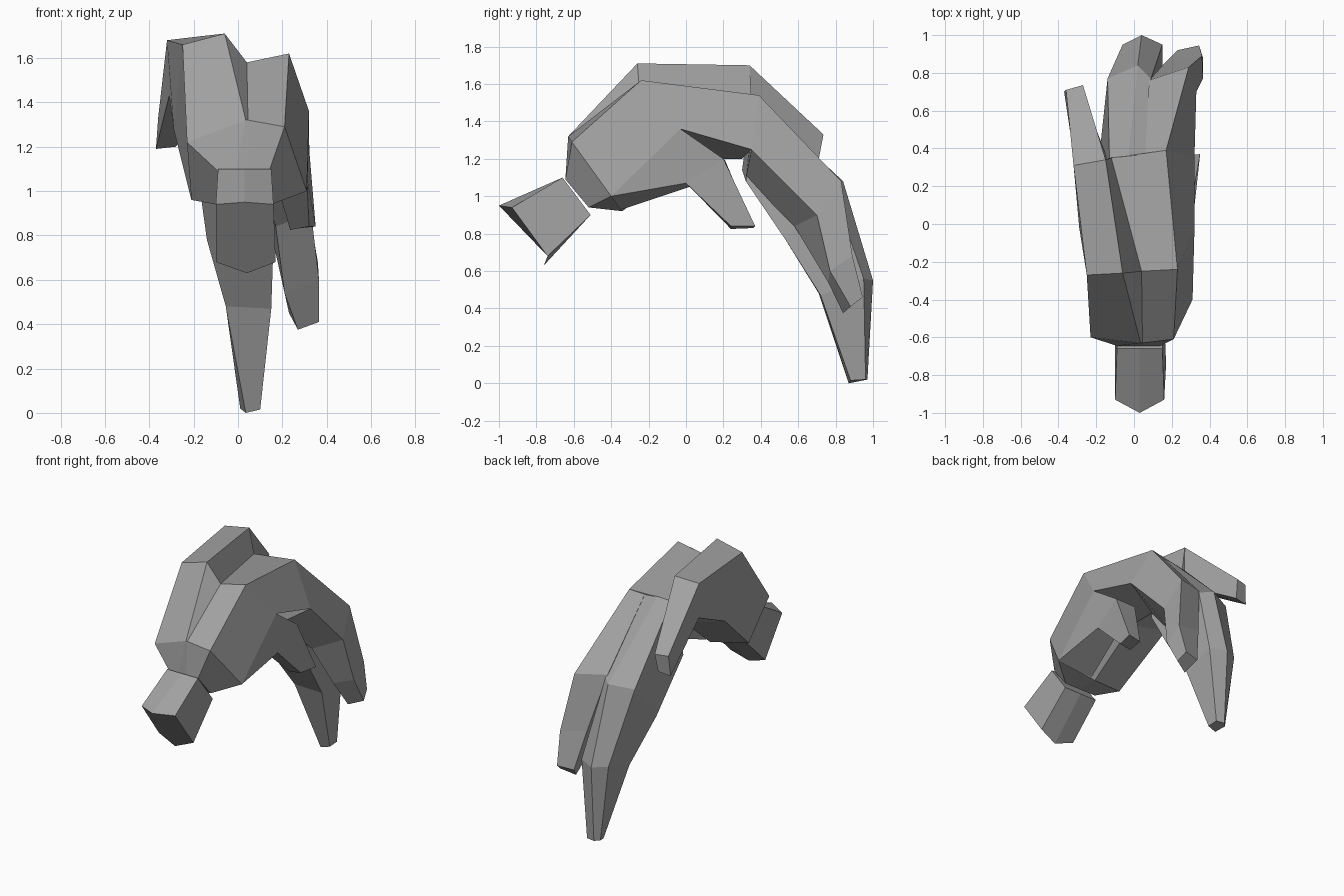
import bpy, bmesh

grey = bpy.data.materials.new("stone_grey")
grey.diffuse_color = (0.36, 0.36, 0.36, 1)


def loft(name, rings):
    """Skin matching rings of points into a closed, flat shaded solid."""
    bm = bmesh.new()
    loops = [[bm.verts.new(p) for p in ring] for ring in rings]
    n = len(loops[0])
    for a, b in zip(loops, loops[1:]):
        for i in range(n):
            j = (i + 1) % n
            bm.faces.new((a[i], a[j], b[j], b[i]))
    bm.faces.new(loops[0][::-1])
    bm.faces.new(loops[-1])
    bmesh.ops.remove_doubles(bm, verts=bm.verts, dist=0.0005)
    bmesh.ops.recalc_face_normals(bm, faces=bm.faces)
    mesh = bpy.data.meshes.new(name)
    bm.to_mesh(mesh)
    bm.free()
    mesh.materials.append(grey)
    obj = bpy.data.objects.new(name, mesh)
    bpy.context.collection.objects.link(obj)
    return obj


# Wrist cuff: tilted block with a ridge along its outer end
loft("wrist", [
    [(-.09, -.66, 1.10), (.03, -.66, 1.10), (.15, -.66, 1.10),
     (.16, -.51, .90), (.03, -.51, .90), (-.10, -.51, .90)],
    [(-.10, -.93, .94), (.03, -1.0, .95), (.16, -.93, .94),
     (.17, -.74, .68), (.04, -.76, .63), (-.10, -.74, .68)],
])

# Palm and back of hand: neck, wrist edge, knuckle ridge, finger roots
loft("palm", [
    [(-.09, -.645, 1.09), (-.01, -.645, 1.09), (.05, -.645, 1.09), (.14, -.645, 1.09),
     (.15, -.52, .94), (.03, -.52, .94), (-.10, -.52, .94)],
    [(-.23, -.60, 1.22), (.035, -.63, 1.32), (.045, -.63, 1.32), (.21, -.61, 1.29),
     (.31, -.40, 1.0), (.05, -.34, .92), (-.21, -.40, .96)],
    [(-.25, -.27, 1.66), (-.06, -.26, 1.71), (.04, -.25, 1.58), (.23, -.24, 1.62),
     (.32, -.03, 1.36), (.02, .0, 1.20), (-.29, -.02, 1.28)],
    [(-.32, .31, 1.68), (-.15, .34, 1.70), (-.12, .35, 1.52), (.17, .39, 1.54),
     (.32, .35, 1.25), (.02, .30, 1.20), (-.31, .30, 1.43)],
])

# Outer finger, short and raised
loft("outer_finger", [
    [(-.32, .31, 1.68), (-.15, .34, 1.70), (-.13, .32, 1.42), (-.31, .30, 1.43)],
    [(-.36, .71, 1.33), (-.27, .735, 1.33), (-.28, .71, 1.20), (-.37, .70, 1.19)],
])

# Middle finger, longest, hanging down to the ground
loft("middle_finger", [
    [(-.13, .35, 1.52), (-.03, .36, 1.53), (.08, .37, 1.53), (.12, .32, 1.08), (-.19, .30, 1.14)],
    [(-.14, .77, 1.06), (.02, .84, 1.08), (.09, .77, 1.08), (.16, .53, .77), (-.14, .53, .78)],
    [(-.06, .95, .56), (.04, 1.0, .55), (.15, .95, .56), (.15, .72, .47), (-.055, .71, .48)],
    [(.01, .94, .02), (.04, .97, .02), (.10, .96, .02), (.10, .88, .015), (.035, .87, 0)],
])

# Inner finger, curled beside the middle one
loft("inner_finger", [
    [(.06, .37, 1.53), (.17, .39, 1.54), (.32, .35, 1.25), (.10, .32, 1.10)],
    [(.08, .76, 1.10), (.29, .83, 1.08), (.33, .70, .90), (.17, .58, .84)],
    [(.17, .86, .72), (.36, .89, .68), (.365, .77, .60), (.21, .76, .54)],
    [(.23, .92, .45), (.345, .945, .46), (.365, .88, .41), (.27, .84, .375)],
])

# Thumb, growing from the side of the palm
loft("thumb", [
    [(.31, -.40, 1.0), (.32, -.03, 1.36), (.08, -.06, 1.34), (.08, -.34, .93)],
    [(.31, .0, 1.07), (.32, .20, 1.20), (.17, .21, 1.19), (.17, .02, 1.05)],
    [(.32, .24, .84), (.35, .37, .84), (.25, .36, .83), (.235, .24, .825)],
])
